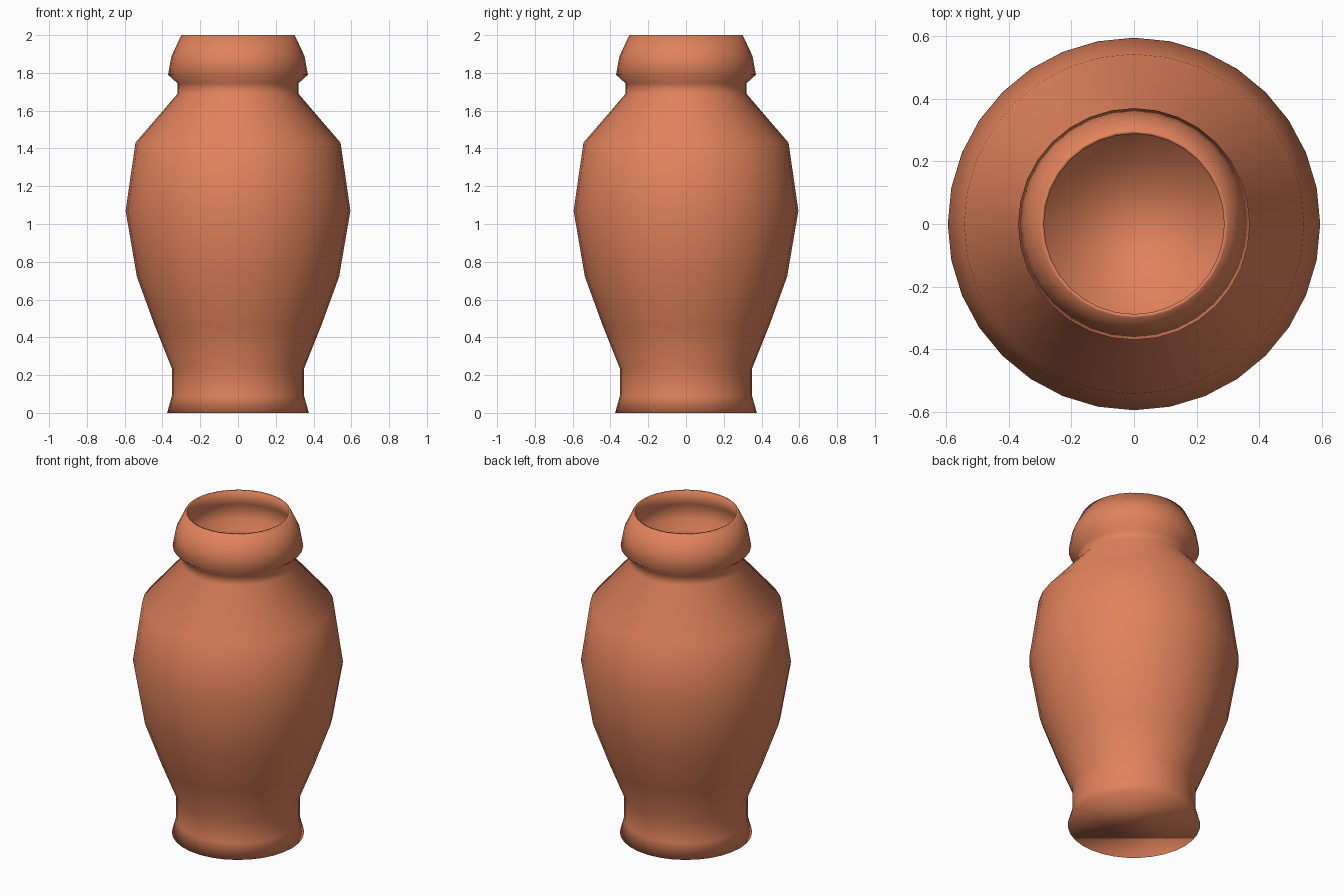
import bpy
import bmesh
import math
from mathutils import Matrix, Vector

if "Cube" in bpy.data.objects:
    bpy.data.objects.remove(bpy.data.objects["Cube"])

SIDES = 32

# Fired clay
clay = bpy.data.materials.new("terracotta")
clay.use_nodes = True
clay.diffuse_color = (0.75, 0.225, 0.107, 1)
clay.node_tree.nodes["Principled BSDF"].inputs["Base Color"].default_value = clay.diffuse_color

# Outer wall from foot to lip, as radius and height
outer = [(0.375, 0), (0.35, 0.09), (0.35, 0.235), (0.44, 0.46), (0.535, 0.72),
         (0.595, 1.07), (0.543, 1.43), (0.32, 1.69), (0.32, 1.745),
         (0.37, 1.79), (0.352, 1.89), (0.30, 2.0)]

# Thin inner wall following the outer one down to the floor
WALL = 0.012
inner = [(r - WALL, max(z, WALL)) for r, z in reversed(outer)]


def lathe(name, profile):
    """Turn a profile about z and close both ends with a disc."""
    bm = bmesh.new()
    rings = []
    for r, z in profile:
        rings.append([bm.verts.new(Matrix.Rotation(math.tau * i / SIDES, 3, "Z") @ Vector((r, 0, z)))
                      for i in range(SIDES)])
    for low, high in zip(rings, rings[1:]):
        for i in range(SIDES):
            j = (i + 1) % SIDES
            bm.faces.new((low[i], low[j], high[j], high[i]))
    bm.faces.new(rings[0][::-1])
    bm.faces.new(rings[-1])
    for face in bm.faces:
        face.smooth = True
    mesh = bpy.data.meshes.new(name)
    bm.to_mesh(mesh)
    bm.free()
    mesh.materials.append(clay)
    obj = bpy.data.objects.new(name, mesh)
    bpy.context.collection.objects.link(obj)
    return obj


lathe("vase", outer + inner)
